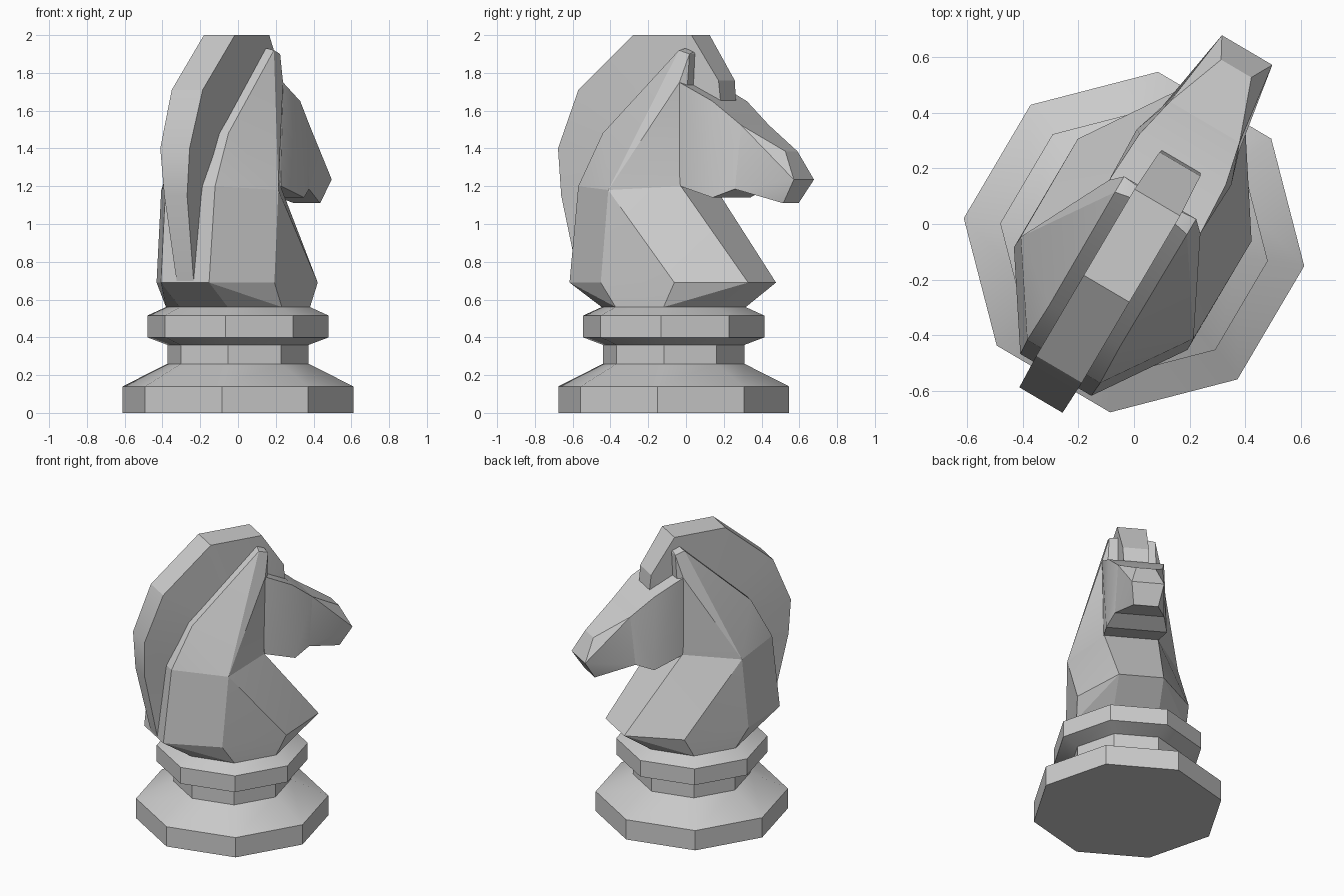
import bpy, bmesh
from math import cos, sin, pi, radians
from mathutils import Matrix

if "Cube" in bpy.data.objects:
    bpy.data.objects.remove(bpy.data.objects["Cube"])

# local frame: x = horse's forward direction, y = its left; then turned on the board
PLACE = Matrix.Translation((0, -0.065, 0)) @ Matrix.Rotation(radians(59.5), 4, 'Z')


def finish(name, bm):
    bmesh.ops.recalc_face_normals(bm, faces=bm.faces)
    bm.transform(PLACE)
    me = bpy.data.meshes.new(name)
    bm.to_mesh(me)
    bm.free()
    ob = bpy.data.objects.new(name, me)
    bpy.context.collection.objects.link(ob)
    bpy.ops.object.select_all(action='DESELECT')
    ob.select_set(True)
    bpy.context.view_layer.objects.active = ob
    bpy.ops.object.shade_smooth_by_angle(angle=radians(25))
    return ob


def loft(name, rings):
    bm = bmesh.new()
    rows = [[bm.verts.new(p) for p in r] for r in rings]
    for a, b in zip(rows, rows[1:]):
        n = len(a)
        for i in range(n):
            j = (i + 1) % n
            bm.faces.new((a[i], a[j], b[j], b[i]))
    bm.faces.new(rows[0])
    bm.faces.new(rows[-1])
    return finish(name, bm)


def hull(name, half):
    # convex block from (forward, half width, height) points, mirrored left/right
    bm = bmesh.new()
    for u, w, z in half:
        for s in (-1, 1):
            bm.verts.new((u, s * w, z))
    res = bmesh.ops.convex_hull(bm, input=bm.verts[:])
    loose = [v for v in bm.verts if not v.link_faces]
    bmesh.ops.delete(bm, geom=loose, context='VERTS')
    bmesh.ops.dissolve_limit(bm, angle_limit=radians(2), verts=bm.verts[:], edges=bm.edges[:])
    return finish(name, bm)


def octagon(r, z):
    return [(r * cos(pi / 8 + k * pi / 4), r * sin(pi / 8 + k * pi / 4), z) for k in range(8)]


# turned eight-sided base
profile = [(.617, 0), (.617, .14), (.378, .26), (.378, .36), (.485, .40), (.485, .515), (.385, .56)]
loft("base", [octagon(r, z) for r, z in profile])

# chest and lower neck
collar = [(-.497, .152, 1.2), (-.19, .36, 1.18), (.147, .175, 1.2)]
hull("chest", [(.356, .147, .56), (.147, .356, .56), (-.147, .356, .56), (-.356, .147, .56),
               (.543, .145, .69), (.217, .362, .69), (-.235, .362, .69), (-.553, .148, .69)] + collar)

# upper neck running up into the ears
hull("neck_and_ears", collar + [(-.35, .147, 1.48), (.147, .19, 1.75), (.12, .15, 1.92),
                                (.13, .10, 1.93), (.185, .15, 1.90), (.18, .10, 1.91)])

# head: cheeks, then muzzle
brow = [(.50, .145, 1.523), (.47, .16, 1.185)]
hull("cheeks", [(.10, .18, 1.75), (.147, .19, 1.75), (.147, .18, 1.2),
                (.344, .18, 1.65), (.354, .197, 1.14)] + brow)
hull("muzzle", brow + [(.67, .105, 1.385), (.723, .063, 1.385), (.80, .105, 1.235), (.72, .08, 1.11)])

# mane: outer (forward, height), inner (forward, height), half width
mane = [((-.55, .69), (-.45, .69), .052), ((-.65, 1.15), (-.40, 1.15), .07),
        ((-.658, 1.40), (-.30, 1.35), .09), ((-.53, 1.71), (-.18, 1.50), .095),
        ((-.194, 2.0), (-.05, 1.60), .095), ((.165, 2.0), (.12, 1.60), .095),
        ((.325, 1.76), (.24, 1.62), .085), ((.335, 1.65), (.26, 1.62), .08)]
loft("mane", [[(o[0], -w, o[1]), (o[0], w, o[1]), (i[0], w, i[1]), (i[0], -w, i[1])] for o, i, w in mane])
